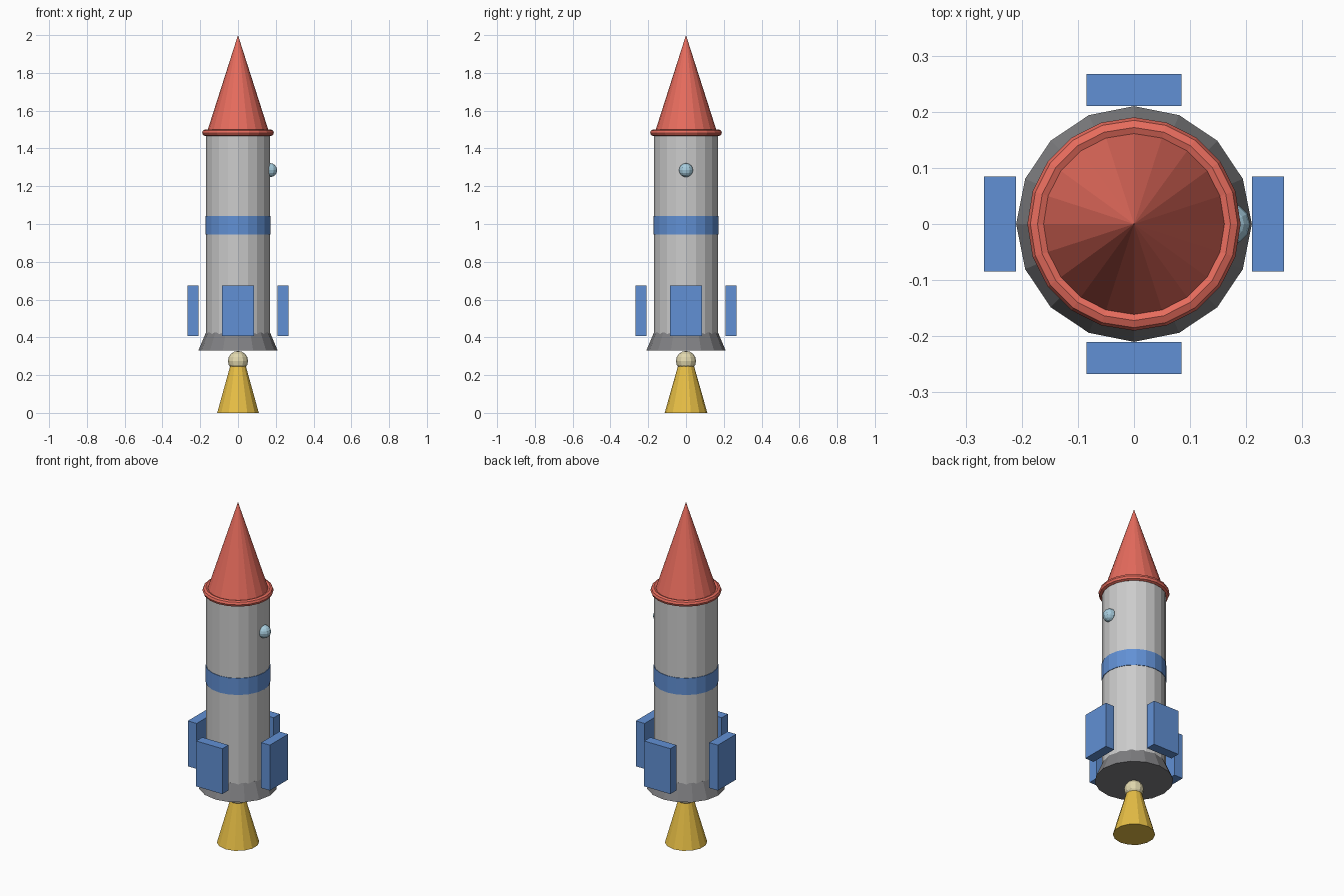
import bpy, bmesh, math
from mathutils import Matrix

if "Cube" in bpy.data.objects:
    bpy.data.objects.remove(bpy.data.objects["Cube"])


def material(name, r, g, b):
    m = bpy.data.materials.new(name)
    m.diffuse_color = (r, g, b, 1)
    m.use_nodes = True
    m.node_tree.nodes["Principled BSDF"].inputs["Base Color"].default_value = m.diffuse_color
    return m


red = material("red", 0.80, 0.15, 0.11)
blue = material("blue", 0.12, 0.28, 0.66)
white = material("white", 0.80, 0.81, 0.82)
dark = material("dark_grey", 0.22, 0.22, 0.23)
gold = material("gold", 0.80, 0.52, 0.06)
cream = material("cream", 0.75, 0.68, 0.42)
glass = material("glass", 0.38, 0.60, 0.72)


def finish(name, bm, mat):
    bmesh.ops.recalc_face_normals(bm, faces=bm.faces)
    me = bpy.data.meshes.new(name)
    bm.to_mesh(me)
    bm.free()
    me.materials.append(mat)
    ob = bpy.data.objects.new(name, me)
    bpy.context.collection.objects.link(ob)
    return ob


def cone(name, z0, z1, r0, r1, sides, mat):
    bm = bmesh.new()
    bmesh.ops.create_cone(bm, cap_ends=True, segments=sides, radius1=r0, radius2=r1,
                          depth=z1 - z0, matrix=Matrix.Translation((0, 0, (z0 + z1) / 2)))
    return finish(name, bm, mat)


def ball(name, loc, r, u, v, mat):
    bm = bmesh.new()
    bmesh.ops.create_uvsphere(bm, u_segments=u, v_segments=v, radius=r,
                              matrix=Matrix.Translation(loc))
    return finish(name, bm, mat)


def ring(name, z, major, minor, sides, steps, mat):
    bm = bmesh.new()
    rows = []
    for i in range(sides):
        a = math.tau * i / sides
        row = []
        for j in range(steps):
            b = math.tau * j / steps
            r = major + minor * math.cos(b)
            row.append(bm.verts.new((r * math.cos(a), r * math.sin(a), z + minor * math.sin(b))))
        rows.append(row)
    for i in range(sides):
        p, q = rows[i], rows[(i + 1) % sides]
        for j in range(steps):
            k = (j + 1) % steps
            bm.faces.new((p[j], q[j], q[k], p[k]))
    return finish(name, bm, mat)


# Hull, stripe and nose
cone("body", 0.40, 1.48, 0.17, 0.17, 20, white)
cone("stripe", 0.945, 1.043, 0.173, 0.173, 20, blue)
cone("nose_cone", 1.475, 2.0, 0.168, 0.0, 20, red)
ring("nose_collar", 1.483, 0.172, 0.018, 20, 8, red)

# Round window on the right side
ball("window", (0.17, 0, 1.285), 0.037, 12, 8, glass)

# Engine
cone("skirt", 0.33, 0.425, 0.21, 0.17, 16, dark)
ball("engine_joint", (0, 0, 0.275), 0.053, 12, 8, cream)
cone("nozzle", 0.0, 0.25, 0.113, 0.042, 14, gold)

# Four detached fins around the tail
for i, side in enumerate(("right", "back", "left", "front")):
    bm = bmesh.new()
    bmesh.ops.create_cube(bm, size=1, matrix=Matrix.Rotation(i * math.pi / 2, 4, 'Z')
                          @ Matrix.Translation((0.2385, 0, 0.54))
                          @ Matrix.Diagonal((0.057, 0.17, 0.267, 1)))
    finish("fin_" + side, bm, blue)
